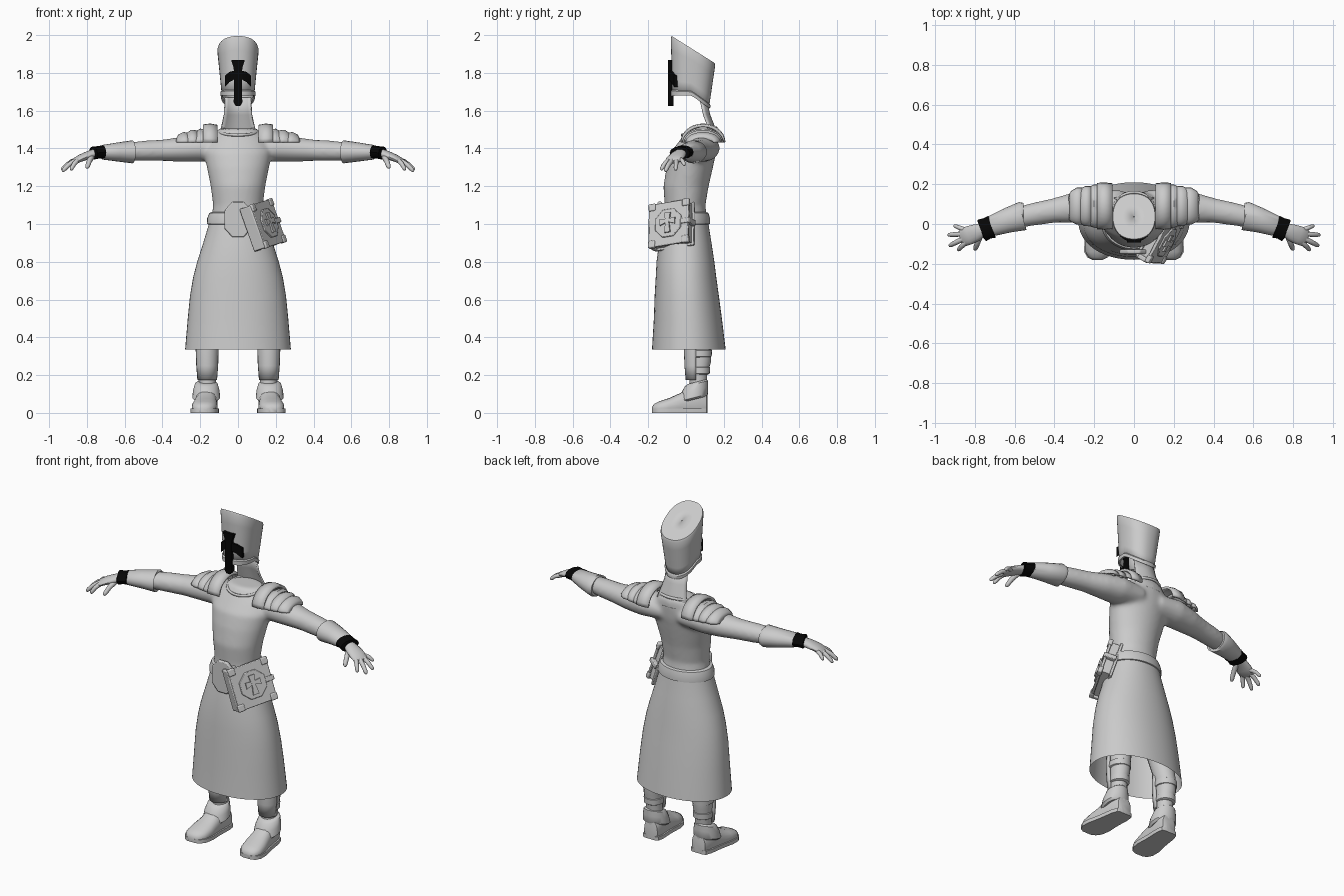
import bpy, bmesh
from math import sin, cos, pi, radians, copysign
from mathutils import Vector as V, Matrix

cube = bpy.data.objects.get("Cube")
if cube:
    bpy.data.objects.remove(cube)


def material(name, value):
    m = bpy.data.materials.new(name)
    m.use_nodes = True
    col = (value, value, value, 1)
    m.diffuse_color = col
    m.node_tree.nodes["Principled BSDF"].inputs["Base Color"].default_value = col
    return m


GREY, BLACK = material("light_grey", 0.6), material("black", 0.002)


def finish(name, bm, mat=GREY, mirror=False, thick=0, bevel=0, angle=40):
    bmesh.ops.recalc_face_normals(bm, faces=bm.faces)
    me = bpy.data.meshes.new(name)
    bm.to_mesh(me)
    bm.free()
    me.materials.append(mat)
    ob = bpy.data.objects.new(name, me)
    bpy.context.collection.objects.link(ob)
    bpy.ops.object.select_all(action="DESELECT")
    ob.select_set(True)
    bpy.context.view_layer.objects.active = ob
    bpy.ops.object.shade_smooth_by_angle(angle=radians(angle))
    if thick:
        ob.modifiers.new("Thickness", "SOLIDIFY").thickness = thick
    if bevel:
        b = ob.modifiers.new("Bevel", "BEVEL")
        b.width, b.segments = bevel, 2
    if mirror:
        ob.modifiers.new("Mirror", "MIRROR")
    return ob


def add_skin(bm, rows, closed=True, caps=True):
    """Join rows of points into a surface."""
    vs = [[bm.verts.new(p) for p in r] for r in rows]
    n = len(vs[0])
    for a, b in zip(vs, vs[1:]):
        for i in range(n if closed else n - 1):
            j = (i + 1) % n
            bm.faces.new((a[i], a[j], b[j], b[i]))
    if closed and caps:
        bm.faces.new(vs[0])
        bm.faces.new(vs[-1])


def skin(name, rows, closed=True, caps=True, **kw):
    bm = bmesh.new()
    add_skin(bm, rows, closed, caps)
    return finish(name, bm, **kw)


def ell(c, a, b, n=24, p=2):
    pw = lambda v: copysign(abs(v) ** (2 / p), v)
    return [V(c) + V(a) * pw(cos(2 * pi * i / n)) + V(b) * pw(sin(2 * pi * i / n)) for i in range(n)]


def stack(rows, x=0, n=32, p=2):
    """Level rings from (z, y, rx, ry) rows."""
    return [ell((x, cy, z), (rx, 0, 0), (0, ry, 0), n, p) for z, cy, rx, ry in rows]


def tube(rows, n=16, p=2):
    """Rings along a sideways path of (x, y, z, half width, half height)."""
    pts = [V(r[:3]) for r in rows]
    out = []
    for i, r in enumerate(rows):
        t = (pts[min(i + 1, len(pts) - 1)] - pts[max(i - 1, 0)]).normalized()
        s = t.cross(V((0, 0, 1))).normalized()
        out.append(ell(pts[i], s * r[3], s.cross(t) * r[4], n, p))
    return out


def prism(name, outline, depth, m, **kw):
    rows = [[m @ V((x, y, z)) for x, y in outline] for z in (0, depth)]
    return skin(name, rows, **kw)


def rect(w, h, x=0, y=0):
    return [(x - w, y - h), (x + w, y - h), (x + w, y + h), (x - w, y + h)]


# Torso and upper arms, fused into one smooth body
bm = bmesh.new()
add_skin(bm, stack([(1.0, 0, .145, .115), (1.1, -.005, .132, .108), (1.2, 0, .145, .12),
                    (1.3, .02, .165, .123), (1.38, .04, .18, .12), (1.44, .065, .16, .1),
                    (1.48, .08, .125, .085), (1.505, .085, .1, .072)]))
arm = [(.06, .09, 1.40, .08, .06), (.2, .09, 1.402, .09, .074), (.3, .082, 1.395, .078, .066),
       (.4, .068, 1.39, .062, .057), (.5, .05, 1.387, .058, .054), (.62, .025, 1.383, .05, .045)]
for side in (1, -1):
    add_skin(bm, [[(side * p.x, p.y, p.z) for p in r] for r in tube(arm)])
body = finish("torso_and_arms", bm)
r = body.modifiers.new("Fuse", "REMESH")
r.mode, r.voxel_size, r.use_smooth_shade = "VOXEL", .011, True
s = body.modifiers.new("Blend", "SMOOTH")
s.factor, s.iterations = .5, 9

# Collar trim
bpy.ops.mesh.primitive_torus_add(location=(0, .07, 1.49), rotation=(radians(12), 0, 0),
                                 major_radius=.1, minor_radius=.008, major_segments=32, minor_segments=8)
collar = bpy.context.object
collar.name, collar.scale = "collar", (1, .92, 1)
collar.data.materials.append(GREY)
bpy.ops.object.shade_smooth()

# Curved sheet behind the neck
skin("neck_guard", [[(hw * k / 5, yb - .03 * (k / 5) ** 2, z) for k in range(-5, 6)]
                    for z, yb, hw in ((1.67, .108, .07), (1.58, .128, .075), (1.51, .155, .09), (1.45, .165, .11))],
     closed=False, thick=.01)


# Tall hat with a slanted crown, open below
def hat_row(t, k=1.0, grow=0.0, inset=0.0):
    rx, ry, cy = .086 + .024 * t + grow, .098 + .02 * t + grow, .024 + .014 * t
    out = []
    for p in ell((0, cy, 0), (rx * k, 0, 0), (0, ry * k, 0), 40, 2.3):
        bottom = 1.685 - max(0, p.y - .03) * .72
        top = 1.998 - (p.y + .08) * .63 - inset
        out.append((p.x, p.y, bottom + (top - bottom) * t))
    return out


skin("hat", [hat_row(t) for t in (0, .25, .5, .75, .96)] + [hat_row(1, .96), hat_row(1, .5), hat_row(1, .02)],
     caps=False, thick=.006)
skin("hat_rim", [hat_row(-.02, 1, -.003), hat_row(-.02, 1, .006), hat_row(.06, 1, .006), hat_row(.09, 1, -.003)],
     caps=False)

# Black cross wrapped over the front of the hat
skin("hat_cross_upright", [[(-w, -.094, z), (w, -.094, z), (w, -.066, z), (-w, -.066, z)]
                           for z, w in ((1.625, .012), (1.645, .024), (1.68, .02), (1.8, .02), (1.83, .024), (1.868, .036))],
     mat=BLACK)
arms = [(-.07, 1.725, 1.785), (-.045, 1.752, 1.805), (-.02, 1.765, 1.812)]
arms += [(-x, a, b) for x, a, b in reversed(arms)]
skin("hat_cross_arms", [[(x, y + 6 * x * x, z) for y, z in ((-.092, a), (-.092, b), (-.072, b), (-.072, a))]
                        for x, a, b in arms], mat=BLACK)

# Shoulder plates: a raised inner strap and three overlapping lobes


def arch(name, spans, thick):
    rows = [[(x, cy - ry * cos(pi * i / 14), 1.432 + rz * sin(pi * i / 14)) for i in range(15)]
            for x, cy, ry, rz in spans]
    ob = skin(name, rows, closed=False, mirror=False, thick=thick)
    ob.modifiers["Thickness"].offset = 0
    ob.modifiers.new("Mirror", "MIRROR")


arch("shoulder_strap", [(.11, .09, .108, .086), (.148, .09, .112, .093), (.185, .09, .11, .088)], .014)
for i, (x, h) in enumerate(((.17, .068), (.215, .062), (.258, .05))):
    arch("shoulder_lobe_%d" % (i + 1), [(x, .09, .105 - .008 * i, h - .004), (x + .03, .09, .104 - .008 * i, h),
                                       (x + .055, .088, .094 - .01 * i, h * .75),
                                       (x + .066, .085, .08 - .01 * i, h * .3)], .01)

# Cuffs, wristbands and hands
skin("cuff", tube([(.555, .04, 1.382, .066, .054), (.56, .04, 1.382, .073, .061), (.64, .017, 1.381, .062, .05),
                   (.715, -.01, 1.38, .052, .039), (.722, -.012, 1.38, .045, .033)], 20), mirror=True)
skin("wristband", tube([(.712, -.013, 1.381, .042, .028), (.715, -.014, 1.381, .058, .036),
                        (.74, -.022, 1.379, .054, .033), (.766, -.033, 1.376, .058, .035),
                        (.769, -.034, 1.376, .042, .026)], 12), mat=BLACK, mirror=True)
skin("palm", tube([(.69, -.004, 1.38, .036, .027), (.76, -.03, 1.374, .034, .024), (.79, -.042, 1.365, .042, .022),
                   (.83, -.057, 1.35, .047, .019), (.862, -.07, 1.334, .044, .015), (.872, -.074, 1.33, .03, .008)]),
     mirror=True)
fingers = {"little_finger": ((.855, -.028, 1.34), (.905, -.008, 1.31), .011),
           "ring_finger": ((.86, -.05, 1.338), (.936, -.055, 1.285), .012),
           "middle_finger": ((.86, -.075, 1.335), (.93, -.11, 1.278), .0125),
           "index_finger": ((.85, -.095, 1.335), (.885, -.132, 1.285), .012),
           "thumb": ((.775, -.06, 1.355), (.8, -.13, 1.295), .014)}
for name, (a, b, rad) in fingers.items():
    a, b = V(a), V(b)
    rows = [(*(a.lerp(b, t) + V((0, 0, .008 * sin(pi * t)))), rad * k, rad * k)
            for t, k in ((-.2, 1), (.1, 1.1), (.5, 1), (.85, .9), (.96, .65), (1, .25))]
    skin(name, tube(rows, 10), mirror=True)

# Robe skirt, belt and buckle
skin("skirt", stack([(.335, .015, .28, .195), (.5, .01, .266, .18), (.62, .004, .254, .17), (.72, 0, .237, .16),
                     (.8, -.003, .216, .153), (.9, -.004, .184, .139), (.98, -.004, .16, .126),
                     (1.05, -.002, .143, .115)], n=48, p=2.1), caps=False)
skin("belt", stack([(.995, -.003, .145, .115), (1.0, -.003, .164, .13), (1.03, -.003, .163, .13),
                    (1.058, -.003, .152, .122), (1.064, -.003, .135, .108)], n=40))
front = Matrix.Translation((0, -.128, 1.022)) @ Matrix.Rotation(radians(90), 4, "X")
hexa = [(-.072, -.045), (-.03, -.092), (.03, -.092), (.072, -.045), (.072, .05), (.03, .097), (-.03, .097), (-.072, .05)]
prism("buckle", hexa, .022, front, bevel=.006)

# Book hung at the left hip
w = V((.11, .21, .035)).normalized()
n = w.cross(V((-.085, 0, .235))).normalized()
u = n.cross(w)
book = Matrix((w, u, n)).transposed().to_4x4()
book.translation = V((.15, -.085, 1.0))


def book_part(name, outline, lo, hi, bevel=0):
    prism(name, outline, hi - lo, book @ Matrix.Translation((0, 0, lo)), bevel=bevel)


book_part("book_pages", rect(.108, .108), -.045, .005)
for name, lo in (("book_front_cover", 0), ("book_back_cover", -.06)):
    book_part(name, rect(.118, .12), lo, lo + .016, .004)
book_part("book_spine", rect(.012, .118, -.113), -.058, .012, .006)
octagon = [(.084 * cos(pi * (i + .5) / 4), .084 * sin(pi * (i + .5) / 4)) for i in range(8)]
book_part("book_emblem", octagon, .014, .024, .004)
cross_bars = {"upright": [(-.018, -.055), (.018, -.055), (.01, 0), (.018, .055), (-.018, .055), (-.01, 0)],
              "arms": [(-.045, -.012), (0, .004), (.045, -.012), (.045, .024), (0, .018), (-.045, .024)]}
for name, outline in cross_bars.items():
    book_part("book_cross_" + name, outline, .02, .032 if name == "arms" else .033)
for sx in (-1, 1):
    for sy in (-1, 1):
        book_part("book_corner", rect(.02, .02, sx * .101, sy * .103), -.003, .022, .006)
book_part("book_clasp", rect(.03, .014, .1, 0), -.05, .022, .004)

# Legs with knee bands and shin guards
skin("leg", [ell((x, y, z), (rx, 0, 0), (0, ry, 0), 20) for z, x, y, rx, ry in (
    (.08, .16, .065, .046, .048), (.2, .163, .066, .046, .046), (.27, .163, .074, .053, .058),
    (.34, .16, .075, .055, .06), (.5, .14, .05, .068, .075), (.9, .08, 0, .075, .085))], mirror=True)
for z, rx, ry in ((.225, .054, .054), (.315, .06, .064)):
    skin("leg_band", stack([(z - .022, .072, rx - .01, ry - .01), (z - .016, .072, rx, ry),
                            (z + .016, .074, rx, ry), (z + .022, .074, rx - .01, ry - .01)], .163, 20), mirror=True)
guard = skin("shin_guard", [[(.163 + .058 * s * sin(a), .052 - .06 * s * cos(a), z)
                             for a in [radians(-90 + 15 * i) for i in range(13)]]
                            for z, s in ((.175, .9), (.25, 1), (.33, 1.05), (.4, 1))],
             closed=False, thick=.012, mirror=True)

# Boots: sole, upper and ankle guard, toes turned out
shape = [(.115, .03, .07), (.108, .044, .11), (.07, .054, .14), (.02, .056, .14), (-.03, .06, .105),
         (-.09, .068, .078), (-.14, .064, .062), (-.168, .046, .048), (-.18, .022, .032)]
mid = lambda y: .168 - .09 * y


def boot_rows(grow, height):
    return [[(p.x, p.y, max(p.z, .004)) for p in
             ell((mid(y), y, height(h) * .4), (hw + grow, 0, 0), (0, 0, height(h) * .6), 20, 2.4)]
            for y, hw, h in shape]


skin("boot", boot_rows(0, lambda h: h), mirror=True)
skin("sole", [[(p[0], p[1], z) for p in [(mid(y) + s * (hw + .006), y) for s, pts in ((1, shape), (-1, shape[::-1]))
                                         for y, hw, h in pts]] for z in (0, .022)], mirror=True)
skin("ankle_guard", [ell((.168, y, z), (rx, 0, 0), (0, ry, .25 * ry), 24) for z, y, rx, ry in (
    (.07, .04, .062, .068), (.08, .038, .074, .078), (.12, .045, .07, .072), (.155, .055, .06, .062),
    (.165, .06, .046, .05))], mirror=True)
